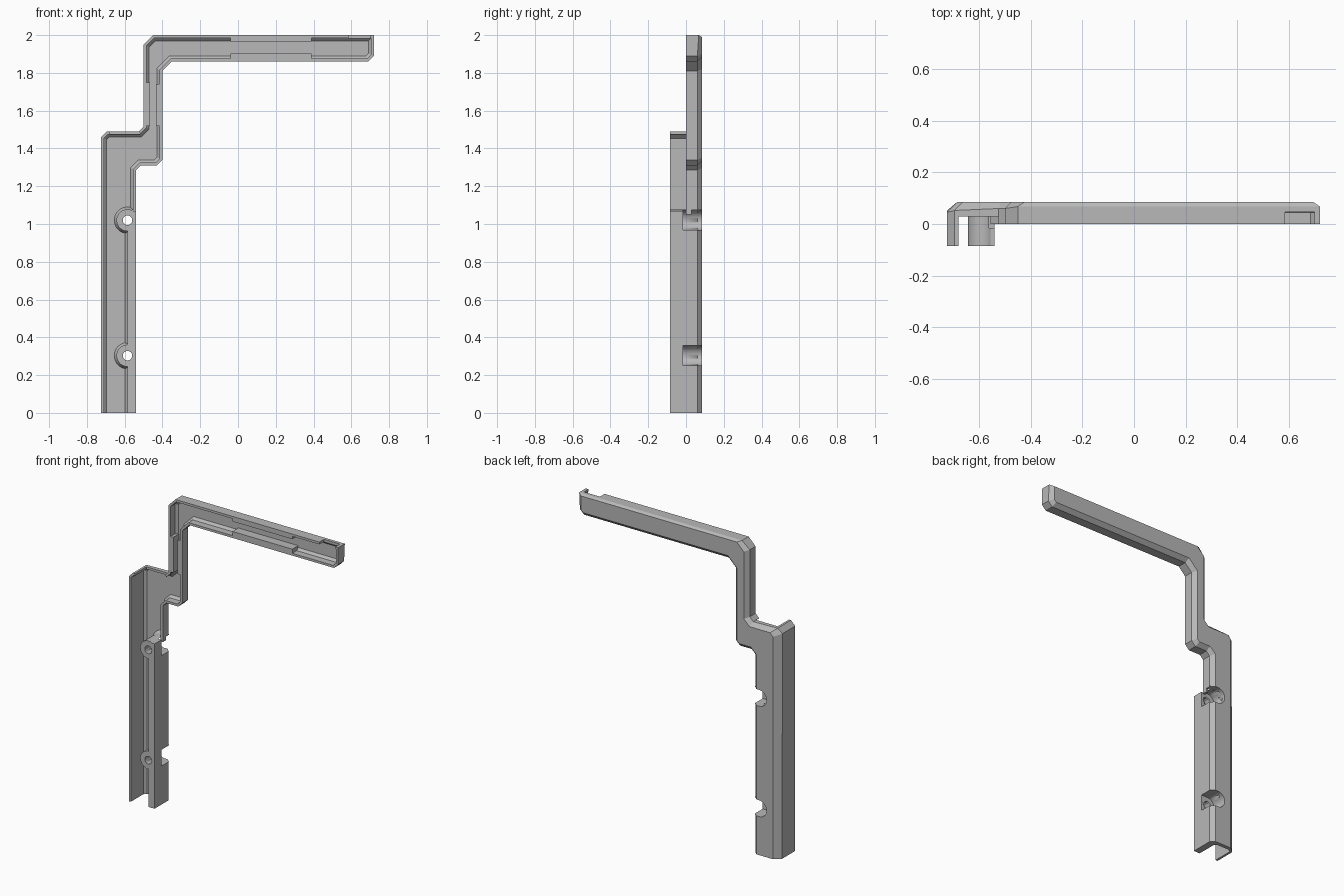
import bpy, bmesh, math
from mathutils import Vector, Matrix

cube = bpy.data.objects.get("Cube")
if cube:
    bpy.data.objects.remove(cube, do_unlink=True)

grey = bpy.data.materials.new("plain grey")
grey.use_nodes = True
grey.diffuse_color = (0.48, 0.48, 0.48, 1)
grey.node_tree.nodes["Principled BSDF"].inputs["Base Color"].default_value = (0.48, 0.48, 0.48, 1)

BACK, FLOOR, RIM, T = 0.085, 0.06, 0.03, 0.015
EDGE = -0.54            # straight inner edge of the lower leg


def finish(name, bm, smooth=False):
    bmesh.ops.recalc_face_normals(bm, faces=bm.faces)
    mesh = bpy.data.meshes.new(name)
    bm.to_mesh(mesh)
    bm.free()
    mesh.materials.append(grey)
    ob = bpy.data.objects.new(name, mesh)
    bpy.context.collection.objects.link(ob)
    if smooth:
        bpy.ops.object.select_all(action='DESELECT')
        ob.select_set(True)
        bpy.context.view_layer.objects.active = ob
        bpy.ops.object.shade_smooth_by_angle(angle=math.radians(30))
    return ob


def loft(bm, rings):
    """Skin a list of equal-length closed rings and cap both ends."""
    loops = [[bm.verts.new(p) for p in ring] for ring in rings]
    n = len(loops[0])
    for a, b in zip(loops, loops[1:]):
        for i in range(n):
            j = (i + 1) % n
            bm.faces.new((a[i], a[j], b[j], b[i]))
    bm.faces.new(loops[0])
    bm.faces.new(loops[-1])


def inset(pts, dist, closed=True):
    """Mitred offset to the left of travel, one distance per edge."""
    n = len(pts)
    pts = [Vector(p) for p in pts]
    dirs = [(pts[(i + 1) % n] - pts[i]).normalized() for i in range(n)]
    norms = [Vector((-d.y, d.x)) for d in dirs]
    out = []
    for i in range(n):
        a, b = (i - 1) % n, i
        if not closed and i == 0:
            a = b
        if not closed and i == n - 1:
            b = a
        p = pts[i] + norms[a] * dist[a]
        if a != b:
            q = pts[i] + norms[b] * dist[b]
            p = p + dirs[a] * ((q - p).dot(norms[b]) / dirs[a].dot(norms[b]))
        out.append(p)
    return out


def ring(pts, ys):
    return [(p[0], y, p[1]) for p, y in zip(pts, ys)]


def strip(name, path, y0, y1, t=T):
    """Thin wall following part of the outline."""
    poly = list(path) + list(reversed(inset(path, [t] * len(path), False)))
    bm = bmesh.new()
    loft(bm, [ring(poly, [y] * len(poly)) for y in (y0, y1)])
    return finish(name, bm)


def box(name, x0, x1, y0, y1, z0, z1):
    bm = bmesh.new()
    loft(bm, [[(x0, y0, z), (x1, y0, z), (x1, y1, z), (x0, y1, z)] for z in (z0, z1)])
    return finish(name, bm)


def round_part(bm, x, z, r0, r1, y0, y1):
    mat = Matrix.Translation((x, (y0 + y1) / 2, z)) @ Matrix.Rotation(-math.pi / 2, 4, 'X')
    bmesh.ops.create_cone(bm, cap_ends=True, segments=48, radius1=r0, radius2=r1,
                          depth=y1 - y0, matrix=mat)


def clip(bm, co, no):
    """Cut away the side the normal points to and close the section."""
    cut = bmesh.ops.bisect_plane(bm, geom=bm.verts[:] + bm.edges[:] + bm.faces[:],
                                 plane_co=co, plane_no=no, clear_outer=True)
    edges = [e for e in cut["geom_cut"] if isinstance(e, bmesh.types.BMEdge)]
    bmesh.ops.edgeloop_fill(bm, edges=edges)


def carve(ob, cutters):
    bpy.context.view_layer.objects.active = ob
    for c in cutters:
        mod = ob.modifiers.new("cut", 'BOOLEAN')
        mod.operation, mod.solver, mod.object = 'DIFFERENCE', 'EXACT', c
        bpy.ops.object.modifier_apply(modifier=mod.name)


# Stepped outline of the bracket, counter-clockwise seen from the front
outline = [(EDGE, -0.2), (EDGE, 1.285), (-0.515, 1.31), (-0.43, 1.31), (-0.40, 1.34),
           (-0.40, 1.81), (-0.35, 1.86), (0.69, 1.86), (0.72, 1.89), (0.72, 2.0),
           (-0.45, 2.0), (-0.50, 1.95), (-0.50, 1.515), (-0.525, 1.49),
           (-0.695, 1.49), (-0.725, 1.46), (-0.725, -0.2)]
count = len(outline)
chamfer = [0.025] * count
chamfer[9] = 0.01                       # fine chamfer along the top of the arm
chamfer[14] = chamfer[15] = 0.04        # broad chamfer on the outer leg edge
outer_y = [BACK - (chamfer[i - 1] + chamfer[i]) / 2 for i in range(count)]

# Back shell: hollow tray with chamfered back, cut open at the foot
thin, wide = inset(outline, [T] * count), inset(outline, [2 * T] * count)
bm = bmesh.new()
loft(bm, [ring(wide, [FLOOR] * count), ring(thin, [FLOOR - T] * count),
          ring(thin, [RIM] * count), ring(outline, [RIM] * count),
          ring(outline, outer_y), ring(inset(outline, chamfer), [BACK] * count)])
clip(bm, (0, 0, 0), (0, 0, -1))
shell = finish("back_shell", bm)

# Raised rim walls
strip("inner_rim", [(EDGE, 1.05)] + outline[1:10], 0, RIM)
strip("outer_rim", [(0.585, 2.0)] + outline[10:14], 0, RIM)
strip("outer_leg_wall", [(-0.68, 1.49)] + outline[14:16] + [(-0.725, 0)], -BACK, RIM)
box("end_return", 0.70, 0.72, 0, RIM, 1.985, 2.0)

# Thickened pads inside the arm and the column
box("arm_top_pad", -0.04, 0.39, 0, 0.065, 1.967, 1.995)
box("arm_bottom_pad", -0.04, 0.39, 0, 0.065, 1.865, 1.902)
box("column_outer_pad", -0.495, -0.465, 0, 0.065, 1.52, 1.75)
box("column_inner_pad", -0.435, -0.405, 0, 0.065, 1.52, 1.74)

# Deep mounting wall with a sloped foot along the lower leg
profile = [(EDGE, -BACK), (-0.585, -BACK), (-0.585, 0.045), (-0.60, 0.062), (EDGE, FLOOR)]
bm = bmesh.new()
loft(bm, [[(x, y, z) for x, y in profile] for z in (0, 1.07)])
wall = finish("mounting_wall", bm)

# Screw bosses with through holes and side-opening pockets in the back
cx = -0.585
for label, z in (("lower", 0.303), ("upper", 1.02)):
    parts = [wall]
    for kind, r0, r1, y0, y1 in (("boss", 0.058, 0.058, -BACK, 0.064),
                                 ("boss_foot", 0.058, 0.072, 0.035, 0.064)):
        bm = bmesh.new()
        round_part(bm, cx, z, r0, r1, y0, y1)
        clip(bm, (EDGE, 0, 0), (1, 0, 0))
        parts.append(finish(label + "_" + kind, bm, True))
    cutters = []
    for r, y0 in ((0.025, -0.2), (0.053, -0.015)):
        bm = bmesh.new()
        round_part(bm, cx, z, r, r, y0, 0.12)
        cutters.append(finish("cutter", bm, True))
    cutters.append(box("cutter", cx, -0.5, -0.015, 0.12, z - 0.053, z + 0.053))
    for part in parts + [shell]:
        carve(part, cutters)
    for c in cutters:
        bpy.data.objects.remove(c, do_unlink=True)

# Notch in the top edge near the arm's free end
notch = box("cutter", 0.585, 0.70, -0.1, 0.047, 1.95, 2.1)
carve(shell, [notch])
bpy.data.objects.remove(notch, do_unlink=True)
